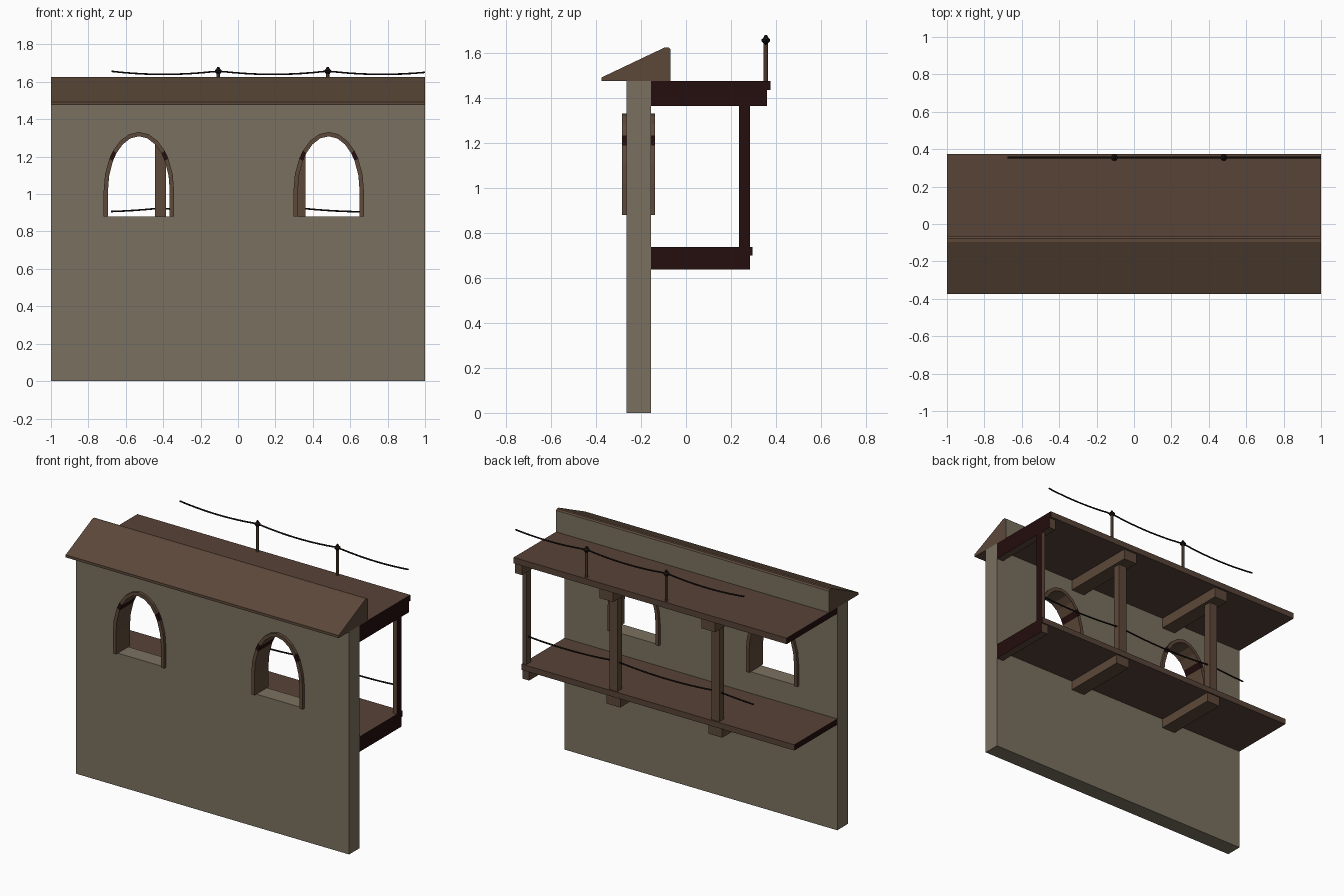
import bpy, bmesh, math
from mathutils import Vector

if "Cube" in bpy.data.objects:
    bpy.data.objects.remove(bpy.data.objects["Cube"])


def mat(name, rgb):
    m = bpy.data.materials.new(name)
    m.diffuse_color = (*rgb, 1)
    m.use_nodes = True
    m.node_tree.nodes["Principled BSDF"].inputs["Base Color"].default_value = m.diffuse_color
    return m


STONE = mat("grey stone", (0.195, 0.165, 0.117))
ROOF = mat("roof brown", (0.107, 0.065, 0.042))
DECK = mat("plank brown", (0.096, 0.056, 0.039))
TIMBER = mat("timber brown", (0.110, 0.066, 0.041))
CUT = mat("dark red cut wood", (0.018, 0.004, 0.004))
ROPE = mat("black rope", (0.010, 0.007, 0.006))


def finish(name, bm, mats, rule=None):
    bmesh.ops.recalc_face_normals(bm, faces=bm.faces)
    if rule:
        for f in bm.faces:
            f.material_index = rule(f)
    me = bpy.data.meshes.new(name)
    bm.to_mesh(me)
    bm.free()
    for m in mats:
        me.materials.append(m)
    ob = bpy.data.objects.new(name, me)
    bpy.context.collection.objects.link(ob)
    return ob


def cut_end(f):
    return 1 if abs(f.calc_center_median().x) > 0.999 else 0


def box(name, x0, x1, y0, y1, z0, z1, mats, rule=None):
    bm = bmesh.new()
    bmesh.ops.create_cube(bm, size=1)
    for v in bm.verts:
        v.co = ((x0 + x1) / 2 + v.co.x * (x1 - x0), (y0 + y1) / 2 + v.co.y * (y1 - y0),
                (z0 + z1) / 2 + v.co.z * (z1 - z0))
    return finish(name, bm, mats, rule)


def prism(name, pts, vec, mats, rule=None):
    bm = bmesh.new()
    f = bm.faces.new([bm.verts.new(p) for p in pts])
    r = bmesh.ops.extrude_face_region(bm, geom=[f])
    vs = [g for g in r["geom"] if isinstance(g, bmesh.types.BMVert)]
    bmesh.ops.translate(bm, verts=vs, vec=vec)
    return finish(name, bm, mats, rule)


# arch outline: straight jambs with an elliptical head
SILL, SPRING, RISE, HALF = 0.88, 1.02, 0.312, 0.188
ANGLES = [0, 16, 33, 43, 58, 74, 90, 106, 122, 137, 147, 164, 180]


def arch(cx, inset):
    a, b = HALF - inset, RISE - inset
    head = [(cx + a * math.cos(math.radians(t)), SPRING + b * math.sin(math.radians(t)))
            for t in ANGLES]
    return [(cx + a, SILL)] + head + [(cx - a, SILL)]


# wall with two arched openings
WINDOWS = (-0.53, 0.485)
wall = box("wall", -1, 1, -0.265, -0.155, 0, 1.475, [STONE])
for cx in WINDOWS:
    cutter = prism("window_cutter", [(x, -0.5, z) for x, z in arch(cx, 0.01)], (0, 0.6, 0), [STONE])
    cutter.hide_render = True
    mod = wall.modifiers.new("opening", "BOOLEAN")
    mod.operation, mod.solver, mod.object = "DIFFERENCE", "EXACT", cutter
    bpy.context.view_layer.objects.active = wall
    bpy.ops.object.modifier_apply(modifier=mod.name)
    bpy.data.objects.remove(cutter)

# window frames, with a dark joint on each shoulder
for cx in WINDOWS:
    bm = bmesh.new()
    rings = []
    for (xo, zo), (xi, zi) in zip(arch(cx, 0), arch(cx, 0.023)):
        rings.append([bm.verts.new(p) for p in ((xo, -0.285, zo), (xi, -0.285, zi),
                                                (xi, -0.138, zi), (xo, -0.138, zo))])
    bm.faces.new(rings[0])
    bm.faces.new(rings[-1])
    for i, (r, s) in enumerate(zip(rings, rings[1:])):
        for k in range(4):
            f = bm.faces.new((r[k], r[(k + 1) % 4], s[(k + 1) % 4], s[k]))
            f.material_index = 1 if i in (3, 10) else 0
    finish("window_frame", bm, [TIMBER, CUT])

# lean-to roof cap, stone on its back face
profile = [(-0.375, 1.475), (-0.375, 1.492), (-0.095, 1.625), (-0.078, 1.625),
           (-0.068, 1.617), (-0.068, 1.475)]
prism("roof_cap", [(-1, y, z) for y, z in profile], (2, 0, 0), [ROOF, STONE],
      lambda f: 1 if f.normal.y > 0.95 else 0)

# decks
box("lower_deck", -1, 1, -0.155, 0.295, 0.70, 0.738, [DECK, CUT], cut_end)
box("upper_deck", -1, 1, -0.155, 0.375, 1.435, 1.475, [DECK, CUT], cut_end)

# beams and posts; the last bay is cut through at the end
POSTS = (-0.415, 0.332, 1.0)
for x in POSTS:
    w, p = (x - 0.05, min(x + 0.05, 1)), (x - 0.029, min(x + 0.029, 1))
    box("lower_beam", *w, -0.155, 0.285, 0.638, 0.70, [TIMBER, CUT], cut_end)
    box("upper_beam", *w, -0.155, 0.36, 1.365, 1.435, [TIMBER, CUT], cut_end)
    box("post", *p, 0.235, 0.285, 0.738, 1.365, [TIMBER, CUT], cut_end)


def lathe(name, x, y, prof, m, n=8):
    bm = bmesh.new()
    rings = [[bm.verts.new((x + r * math.cos(2 * math.pi * i / n),
                            y + r * math.sin(2 * math.pi * i / n), z)) for i in range(n)]
             for r, z in prof]
    bm.faces.new(rings[0])
    bm.faces.new(rings[-1])
    for a, b in zip(rings, rings[1:]):
        for i in range(n):
            bm.faces.new((a[i], a[(i + 1) % n], b[(i + 1) % n], b[i]))
    return finish(name, bm, [m])


# rail stanchions with rope knots
for x in (-0.105, 0.48):
    lathe("rail_stanchion", x, 0.355, [(0.010, 1.475), (0.010, 1.645)], TIMBER)
    lathe("rope_knot", x, 0.355, [(0.009, 1.637), (0.011, 1.645), (0.019, 1.652), (0.019, 1.661),
                                  (0.011, 1.668), (0.005, 1.68)], ROPE)


# sagging ropes swept along parabolas between supports
def rope(name, nodes, y, z, sag, x0, x1, r=0.005, steps=28, n=6):
    bm = bmesh.new()
    prev = None
    for i in range(steps + 1):
        x = x0 + (x1 - x0) * i / steps
        for a, b in zip(nodes, nodes[1:]):
            if a <= x <= b:
                t = (x - a) / (b - a)
                h = z - 4 * sag * t * (1 - t)
        c = Vector((x, y, h))
        ring = [bm.verts.new(c + Vector((0, r * math.cos(k * math.tau / n),
                                         r * math.sin(k * math.tau / n)))) for k in range(n)]
        if prev:
            for k in range(n):
                bm.faces.new((prev[k], prev[(k + 1) % n], ring[(k + 1) % n], ring[k]))
        if i in (0, steps):
            bm.faces.new(ring)
        prev = ring
    finish(name, bm, [ROPE])


rope("upper_rope", (-0.69, -0.105, 0.48, 1.065), 0.355, 1.658, 0.018, -0.675, 1.0)
rope("lower_rope", (-1.162, -0.415, 0.332, 1.079), 0.262, 0.925, 0.02, -0.68, 1.0)
